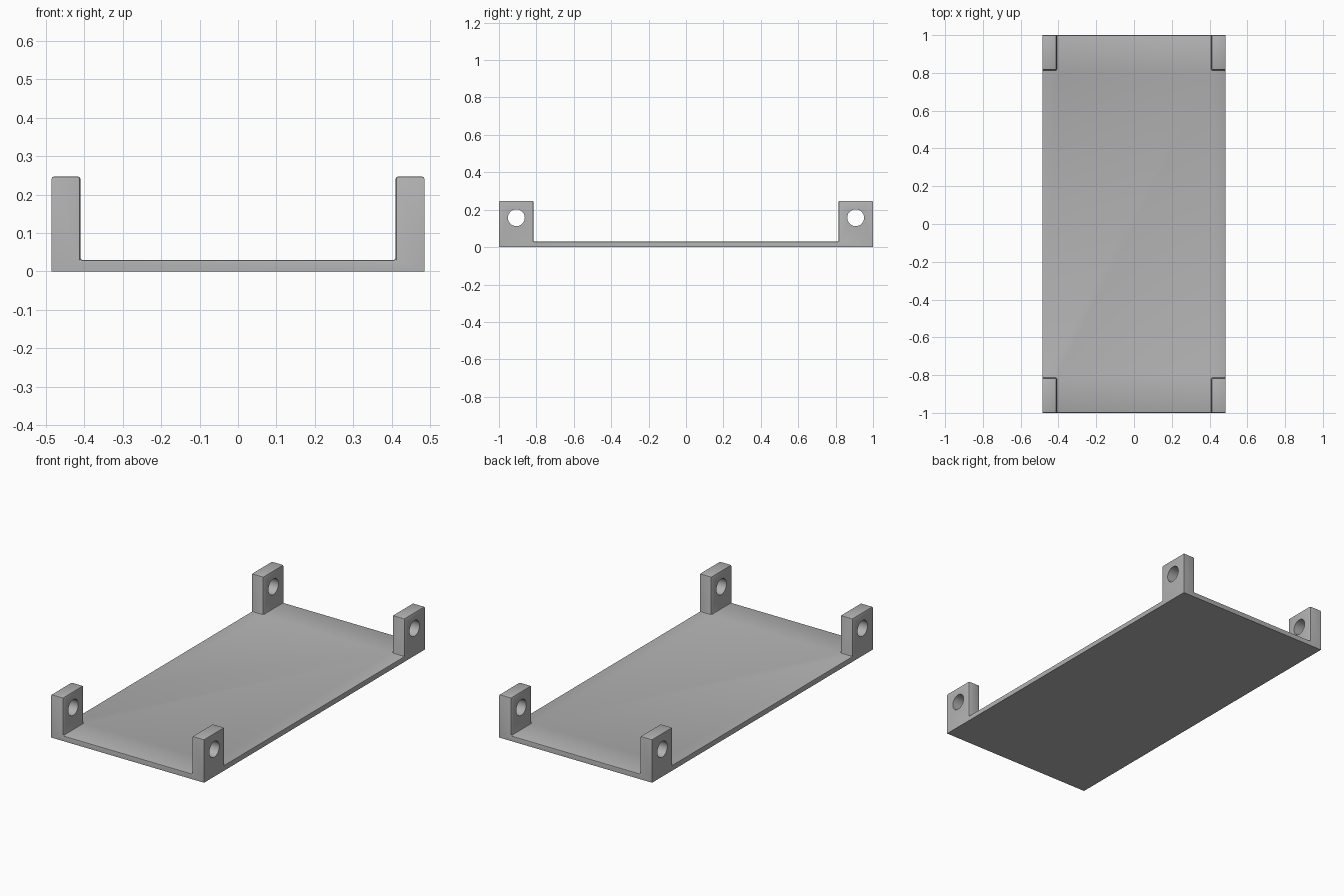
import bpy, bmesh, math

if "Cube" in bpy.data.objects:
    bpy.data.objects.remove(bpy.data.objects["Cube"])

HX, HY = 0.485, 1.0          # half width and half length
PX, PY = 0.41, 0.815         # inner faces of the corner posts
PLATE, TOP = 0.03, 0.247     # plate thickness and post height

grey = bpy.data.materials.new("plain grey")
grey.diffuse_color = (0.445, 0.445, 0.445, 1)
grey.use_nodes = True
grey.node_tree.nodes["Principled BSDF"].inputs["Base Color"].default_value = grey.diffuse_color

# Plate as a 3 x 3 grid, raised, with the four corner cells pulled up as posts
bm = bmesh.new()
xs, ys = (-HX, -PX, PX, HX), (-HY, -PY, PY, HY)
grid = [[bm.verts.new((x, y, 0)) for y in ys] for x in xs]
cells = [bm.faces.new((grid[i][j], grid[i + 1][j], grid[i + 1][j + 1], grid[i][j + 1]))
         for i in range(3) for j in range(3)]


def raise_faces(faces, height):
    geom = bmesh.ops.extrude_face_region(bm, geom=faces, use_keep_orig=True)["geom"]
    for v in geom:
        if isinstance(v, bmesh.types.BMVert):
            v.co.z = height
    return [f for f in geom if isinstance(f, bmesh.types.BMFace)]


tops = raise_faces(cells, PLATE)
for f in tops:
    c = f.calc_center_median()
    if abs(c.x) > PX and abs(c.y) > PY:
        raise_faces([f], TOP)
        bm.faces.remove(f)
bmesh.ops.recalc_face_normals(bm, faces=bm.faces)
bmesh.ops.dissolve_limit(bm, angle_limit=0.01, verts=bm.verts, edges=bm.edges)


# Small rounds and fillets on every edge except the outer vertical corners
def is_outer_corner(e):
    return all(abs(v.co.x) > HX - 0.001 and abs(v.co.y) > HY - 0.001 for v in e.verts)


edges = [e for e in bm.edges if len(e.link_faces) == 2
         and e.calc_face_angle() > 0.5 and not is_outer_corner(e)]
bmesh.ops.bevel(bm, geom=edges, offset=0.006, segments=2, profile=0.5,
                affect='EDGES', clamp_overlap=True)
mesh = bpy.data.meshes.new("tray_with_posts")
bm.to_mesh(mesh)
bm.free()
tray = bpy.data.objects.new("tray_with_posts", mesh)
bpy.context.collection.objects.link(tray)
mesh.materials.append(grey)

# Round pin holes through the posts
for y in (-0.907, 0.907):
    bpy.ops.mesh.primitive_cylinder_add(vertices=48, radius=0.045, depth=1.4,
                                        location=(0, y, 0.157),
                                        rotation=(0, math.pi / 2, 0))
    cutter = bpy.context.object
    cutter.name = "hole_cutter"
    cutter.data.materials.append(grey)
    cutter.hide_render = True
    cutter.hide_set(True)
    mod = tray.modifiers.new("pin hole", 'BOOLEAN')
    mod.operation, mod.solver, mod.object = 'DIFFERENCE', 'EXACT', cutter

bpy.ops.object.select_all(action='DESELECT')
tray.select_set(True)
bpy.context.view_layer.objects.active = tray
for mod in list(tray.modifiers):
    bpy.ops.object.modifier_apply(modifier=mod.name)
for o in [o for o in bpy.data.objects if o.name.startswith("hole_cutter")]:
    bpy.data.objects.remove(o)
bpy.ops.object.shade_smooth_by_angle(angle=math.radians(30))
